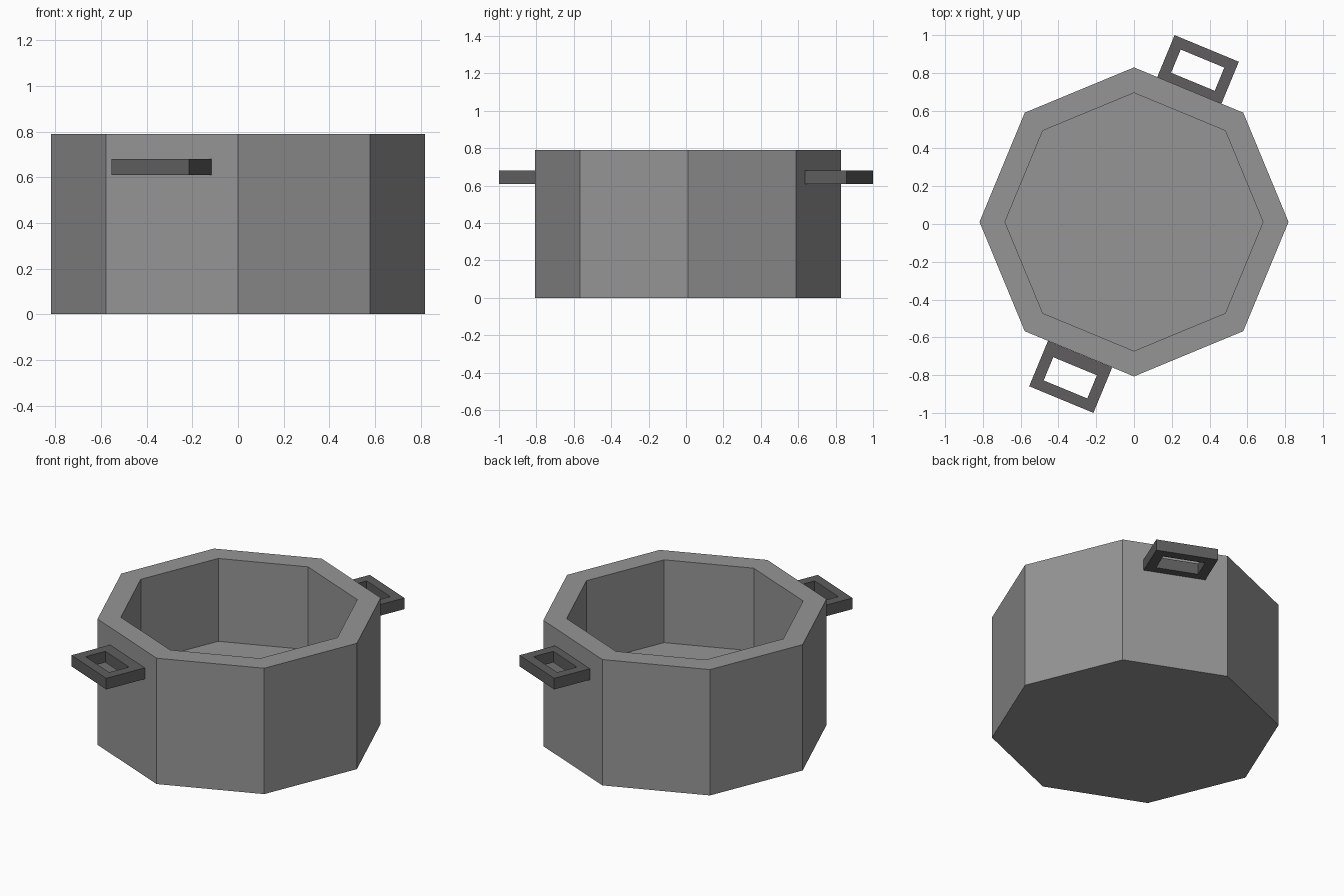
import bpy, math
from mathutils import Matrix, Vector

if "Cube" in bpy.data.objects:
    bpy.data.objects.remove(bpy.data.objects["Cube"])


def material(name, rgb):
    m = bpy.data.materials.new(name)
    m.diffuse_color = (*rgb, 1)
    m.use_nodes = True
    m.node_tree.nodes["Principled BSDF"].inputs["Base Color"].default_value = m.diffuse_color
    return m


def make_object(name, verts, faces, mat):
    me = bpy.data.meshes.new(name)
    me.from_pydata(verts, [], faces)
    me.materials.append(mat)
    ob = bpy.data.objects.new(name, me)
    bpy.context.collection.objects.link(ob)
    return ob


steel = material("pot grey", (0.30, 0.30, 0.305))
dark = material("handle dark grey", (0.115, 0.11, 0.113))

# Pot: octagonal lathe of outer wall, rim, inner wall and floor
SIDES, CY = 8, 0.011
profile = [(0.818, 0), (0.818, 0.79), (0.683, 0.79), (0.683, 0.27)]
verts = [(r * math.cos(i * math.tau / SIDES), CY + r * math.sin(i * math.tau / SIDES), z)
         for r, z in profile for i in range(SIDES)]
faces = []
for k in range(len(profile) - 1):
    for i in range(SIDES):
        a, b = k * SIDES + i, k * SIDES + (i + 1) % SIDES
        faces.append((a, b, b + SIDES, a + SIDES))
faces.append(tuple(reversed(range(SIDES))))                        # underside
faces.append(tuple(range(3 * SIDES, 4 * SIDES)))                   # inner floor
make_object("pot_body", verts, faces, steel)


# Handles: flat rectangular frames sticking out of two opposite walls
def handle(name, angle):
    def rect(x0, x1, half, z):
        return [(x0, -half, z), (x1, -half, z), (x1, half, z), (x0, half, z)]
    outer, hole = (0.746, 1.006, 0.184), (0.815, 0.948, 0.125)
    rings = [rect(*outer, 0.61), rect(*outer, 0.68), rect(*hole, 0.68), rect(*hole, 0.61)]
    rot = Matrix.Rotation(angle, 3, 'Z')
    vs = [rot @ Vector(p) for ring in rings for p in ring]
    fs = []
    for k in range(4):
        for i in range(4):
            j, n = (i + 1) % 4, (k + 1) % 4
            fs.append((k * 4 + i, k * 4 + j, n * 4 + j, n * 4 + i))
    make_object(name, vs, fs, dark)


handle("back_handle", math.radians(67.5))
handle("front_handle", math.radians(247.5))
